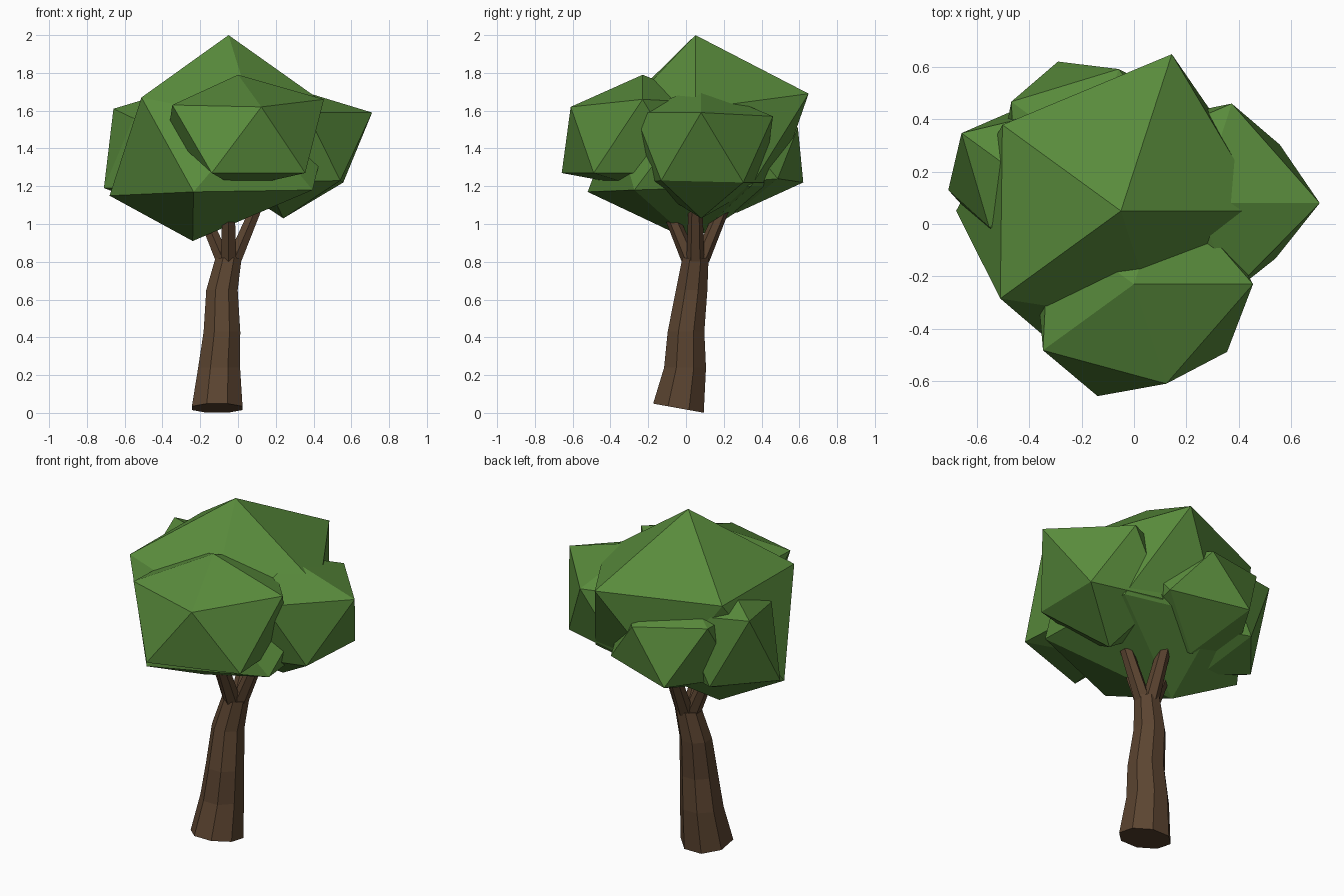
import bpy, bmesh, math
from mathutils import Vector

cube = bpy.data.objects.get("Cube")
if cube:
    bpy.data.objects.remove(cube, do_unlink=True)


def material(name, color):
    mat = bpy.data.materials.new(name)
    mat.use_nodes = True
    mat.diffuse_color = (*color, 1)
    bsdf = next(n for n in mat.node_tree.nodes if n.type == 'BSDF_PRINCIPLED')
    bsdf.inputs["Base Color"].default_value = (*color, 1)
    bsdf.inputs["Roughness"].default_value = 0.9
    return mat


LEAF = material("leaf green", (0.10, 0.26, 0.045))
BARK = material("bark brown", (0.105, 0.058, 0.030))


def finish(name, bm, mat):
    bmesh.ops.recalc_face_normals(bm, faces=bm.faces)
    mesh = bpy.data.meshes.new(name)
    bm.to_mesh(mesh)
    bm.free()
    mesh.materials.append(mat)
    obj = bpy.data.objects.new(name, mesh)
    bpy.context.collection.objects.link(obj)
    return obj


def clump(name, top, bottom, upper_r, upper_z, lower_r, lower_z):
    """Uneven icosahedron: two staggered five-point rings between two poles."""
    bm = bmesh.new()

    def ring(radii, heights, offset):
        points = []
        for k in range(5):
            a = math.radians(offset + 72 * k)
            points.append(bm.verts.new((top[0] + radii[k] * math.cos(a),
                                        top[1] + radii[k] * math.sin(a), heights[k])))
        return points

    t, b = bm.verts.new(top), bm.verts.new(bottom)
    u, w = ring(upper_r, upper_z, 0), ring(lower_r, lower_z, 36)
    for k in range(5):
        n = (k + 1) % 5
        for tri in ((t, u[k], u[n]), (u[k], w[k], u[n]),
                    (w[k], w[n], u[n]), (b, w[n], w[k])):
            bm.faces.new(tri)
    return finish(name, bm, LEAF)


def tube(name, path, sides, tilt=0.0):
    """Faceted tube through (x, y, z, radius) points; tilt slopes the first ring."""
    bm = bmesh.new()
    rings = []
    for i, (x, y, z, r) in enumerate(path):
        ring = []
        for k in range(sides):
            a = 2 * math.pi * (k + 0.5) / sides
            dy = r * math.sin(a)
            slope = -tilt * dy if i == 0 else 0
            ring.append(bm.verts.new((x + r * math.cos(a), y + dy, z + slope)))
        rings.append(ring)
    for low, high in zip(rings, rings[1:]):
        for k in range(sides):
            n = (k + 1) % sides
            bm.faces.new((low[k], low[n], high[n], high[k]))
    bm.faces.new(rings[0][::-1])
    bm.faces.new(rings[-1])
    return finish(name, bm, BARK)


# Leaning trunk with a sloped foot
tube("trunk", [(-0.11, -0.04, 0.025, 0.145), (-0.10, -0.005, 0.24, 0.12),
               (-0.085, 0.0, 0.43, 0.105), (-0.085, 0.03, 0.65, 0.09),
               (-0.05, 0.05, 0.82, 0.075)], 8, tilt=0.18)

# Forked branches spreading into the leaves
fork = Vector((-0.05, 0.05, 0.80))
for side, (dx, dy) in {"left": (1, 0), "right": (-1, 0),
                       "front": (0, -1), "back": (0, 1)}.items():
    tube(side + "_branch",
         [(fork.x + 0.025 * dx, fork.y + 0.025 * dy, fork.z, 0.048),
          (fork.x + 0.14 * dx, fork.y + 0.14 * dy, 1.07, 0.038)], 6)

# Leaf clumps
clump("main_leaves", (-0.05, 0.05, 2.0), (-0.24, 0.03, 0.91),
      (0.55, 0.63, 0.56, 0.57, 0.45), (1.61, 1.69, 1.67, 1.67, 1.55),
      (0.50, 0.45, 0.63, 0.60, 0.55), (1.2, 1.2, 1.15, 1.17, 1.18))
clump("front_leaves", (0.0, -0.23, 1.79), (0.0, -0.23, 1.19),
      (0.455, 0.40, 0.40, 0.43, 0.40), (1.66, 1.64, 1.63, 1.63, 1.62),
      (0.40, 0.40, 0.37, 0.45, 0.44), (1.27, 1.27, 1.48, 1.27, 1.27))
clump("left_leaves", (0.25, 0.08, 1.73), (0.24, 0.08, 1.03),
      (0.46, 0.40, 0.35, 0.35, 0.37), (1.59, 1.57, 1.55, 1.55, 1.59),
      (0.38, 0.35, 0.30, 0.32, 0.36), (1.22, 1.22, 1.22, 1.22, 1.23))
clump("right_leaves", (-0.36, 0.13, 1.70), (-0.36, 0.13, 1.06),
      (0.33, 0.33, 0.37, 0.24, 0.30), (1.58, 1.58, 1.61, 1.56, 1.55),
      (0.30, 0.32, 0.35, 0.30, 0.30), (1.2, 1.2, 1.19, 1.2, 1.2))
clump("back_leaves", (-0.17, 0.25, 1.65), (-0.17, 0.27, 1.06),
      (0.37, 0.36, 0.37, 0.34, 0.34), (1.53, 1.51, 1.56, 1.53, 1.53),
      (0.40, 0.39, 0.34, 0.32, 0.32), (1.24, 1.22, 1.2, 1.2, 1.2))
